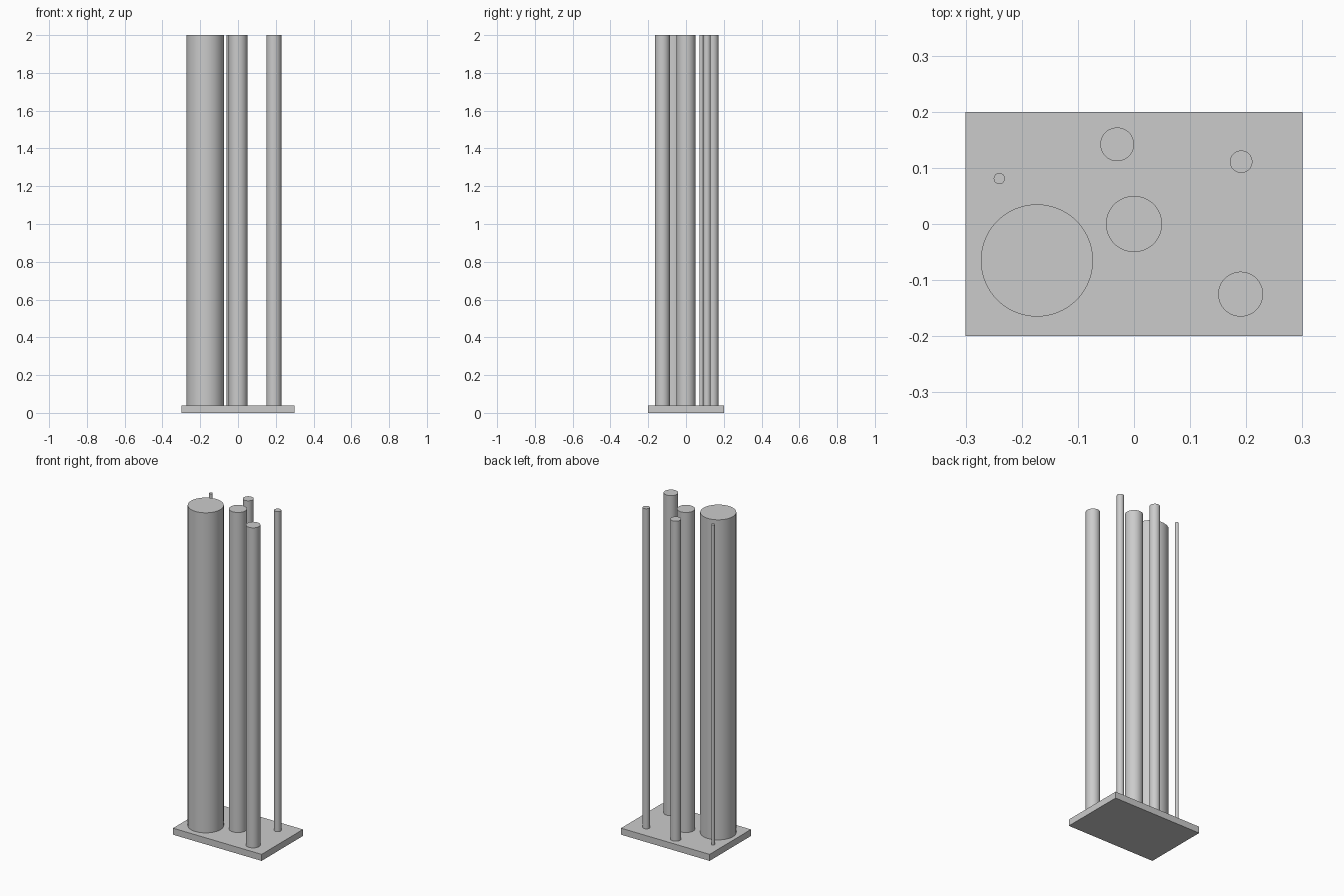
import bpy
import math

if "Cube" in bpy.data.objects:
    bpy.data.objects.remove(bpy.data.objects["Cube"])

# Single plain material
grey = bpy.data.materials.new("plain_grey")
grey.diffuse_color = (0.6, 0.6, 0.6, 1.0)
grey.use_nodes = True
grey.node_tree.nodes["Principled BSDF"].inputs["Base Color"].default_value = grey.diffuse_color

BASE_TOP = 0.04
HEIGHT = 2.0


def finish(name):
    obj = bpy.context.object
    obj.name = name
    obj.data.materials.append(grey)
    return obj


def rod(name, x, y, radius):
    """Upright round rod standing on the base plate."""
    length = HEIGHT - BASE_TOP
    bpy.ops.mesh.primitive_cylinder_add(
        vertices=96, radius=radius, depth=length,
        location=(x, y, BASE_TOP + length / 2))
    finish(name)
    bpy.ops.object.shade_smooth_by_angle(angle=math.radians(30))


# Base plate
bpy.ops.mesh.primitive_cube_add(size=1, location=(0, 0, BASE_TOP / 2))
base = finish("base_plate")
base.scale = (0.6, 0.4, BASE_TOP)
bpy.ops.object.transform_apply(location=False, rotation=False, scale=True)

# Rods of increasing thickness
rod("rod_thinnest", -0.24, 0.081, 0.01)
rod("rod_thin", 0.191, 0.111, 0.02)
rod("rod_slim", -0.03, 0.142, 0.03)
rod("rod_medium", 0.19, -0.125, 0.04)
rod("rod_thick", 0.0, 0.0, 0.05)
rod("rod_thickest", -0.173, -0.065, 0.10)
